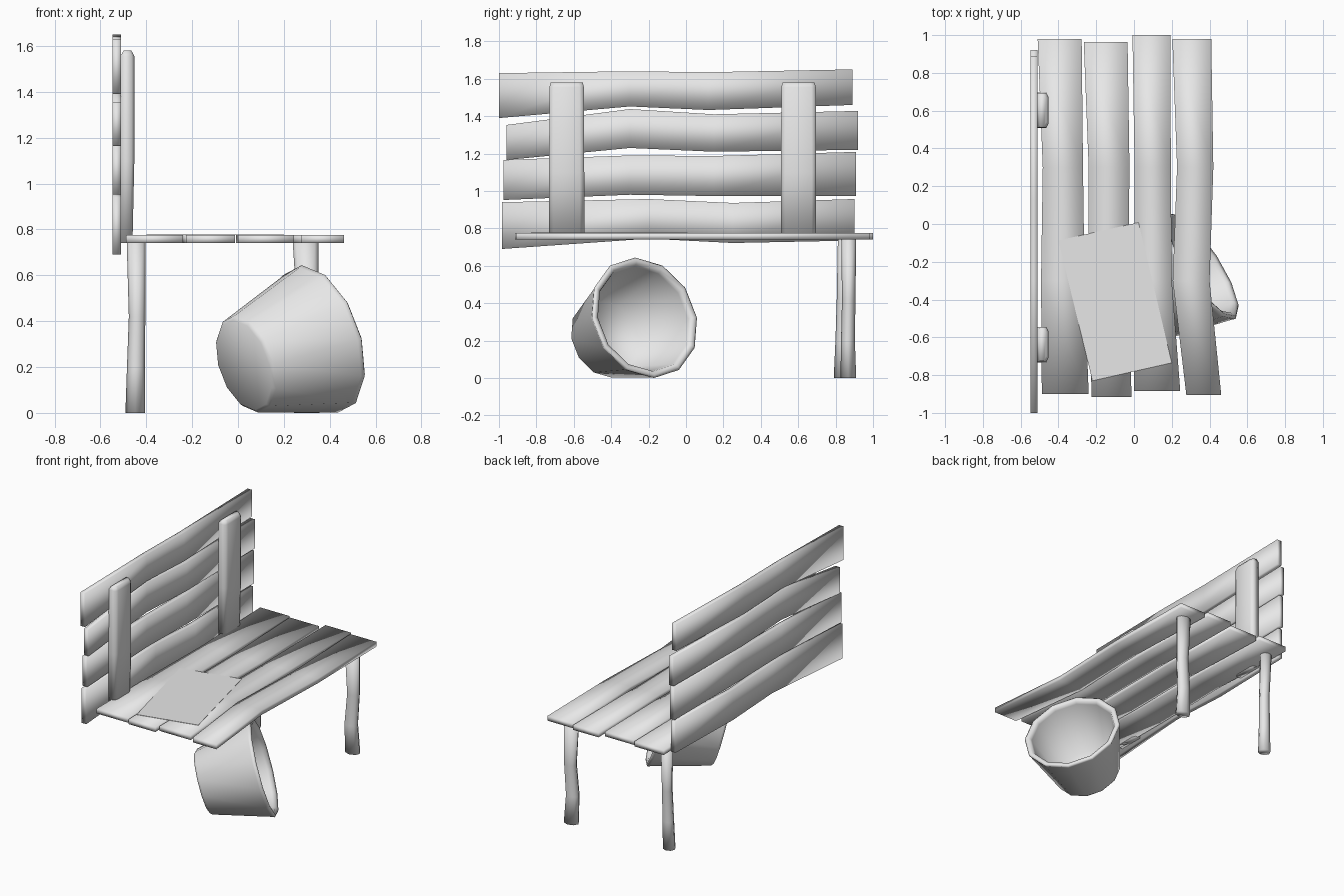
import bpy, bmesh, math
from mathutils import Vector, Matrix

if "Cube" in bpy.data.objects:
    bpy.data.objects.remove(bpy.data.objects["Cube"])

grey = bpy.data.materials.new("weathered grey")
grey.diffuse_color = (0.8, 0.8, 0.8, 1)
grey.use_nodes = True
grey.node_tree.nodes["Principled BSDF"].inputs["Base Color"].default_value = grey.diffuse_color


def loft(name, rings, cap=True, smooth=True):
    """Skin a list of equal-length point rings and close both ends."""
    bm = bmesh.new()
    vs = [[bm.verts.new(p) for p in r] for r in rings]
    n = len(vs[0])
    for a, b in zip(vs, vs[1:]):
        for i in range(n):
            j = (i + 1) % n
            bm.faces.new((a[i], a[j], b[j], b[i]))
    if cap:
        bm.faces.new(vs[0])
        bm.faces.new(vs[-1])
    bmesh.ops.recalc_face_normals(bm, faces=bm.faces)
    for f in bm.faces:
        f.smooth = smooth
    me = bpy.data.meshes.new(name)
    bm.to_mesh(me)
    bm.free()
    me.materials.append(grey)
    ob = bpy.data.objects.new(name, me)
    bpy.context.collection.objects.link(ob)
    return ob


# seat planks: (y, left x, right x) stations
seat = [
    [(-0.90, -0.488, -0.24), (-0.3, -0.492, -0.262), (0.3, -0.483, -0.27), (0.98, -0.51, -0.277)],
    [(-0.915, -0.224, -0.013), (-0.3, -0.242, -0.03), (0.3, -0.24, -0.024), (0.963, -0.266, -0.034)],
    [(-0.885, 0.0, 0.245), (-0.3, 0.0, 0.2), (0.3, 0.003, 0.195), (1.0, -0.008, 0.193)],
    [(-0.905, 0.277, 0.462), (-0.3, 0.205, 0.4), (0.3, 0.228, 0.42), (0.98, 0.203, 0.409)],
]
for k, st in enumerate(seat):
    loft(f"seat_plank_{k + 1}",
         [[(a, y, 0.74), (b, y, 0.74), (b, y, 0.775), (a, y, 0.775)] for y, a, b in st])

# backrest planks: (y, bottom z, top z) stations
back = [
    [(-0.985, 0.69, 0.94), (-0.2, 0.745, 0.957), (0.25, 0.722, 0.936), (0.90, 0.735, 0.957)],
    [(-0.975, 0.952, 1.166), (-0.3, 0.98, 1.19), (0.15, 0.973, 1.187), (0.91, 0.973, 1.209)],
    [(-0.96, 1.166, 1.353), (-0.3, 1.23, 1.438), (0.15, 1.21, 1.41), (0.92, 1.22, 1.428)],
    [(-1.0, 1.39, 1.63), (-0.3, 1.452, 1.64), (0.12, 1.433, 1.635), (0.89, 1.46, 1.65)],
]
for k, st in enumerate(back):
    loft(f"back_plank_{k + 1}",
         [[(-0.547, y, a), (-0.511, y, a), (-0.511, y, b), (-0.547, y, b)] for y, a, b in st])

# upright backrest supports with rounded front corners and top
for name, yc in (("left_support", -0.638), ("right_support", 0.602)):
    rings = []
    for z, x0, x1, w in ((0.74, -0.513, -0.46, 0.094), (1.1, -0.513, -0.452, 0.094),
                         (1.555, -0.513, -0.452, 0.092), (1.58, -0.498, -0.465, 0.086)):
        c = 0.012
        rings.append([(x0, yc - w, z), (x1 - c, yc - w, z), (x1, yc - w + 2 * c, z),
                      (x1, yc + w - 2 * c, z), (x1 - c, yc + w, z), (x0, yc + w, z)])
    loft(name, rings)

# crooked log legs: (z, x, y, radius x, radius y)
legs = {
    "back_leg": [(0, -0.448, 0.83, 0.043, 0.04), (0.2, -0.445, 0.835, 0.039, 0.036),
                 (0.42, -0.44, 0.84, 0.036, 0.034), (0.74, -0.444, 0.85, 0.041, 0.038)],
    "front_leg": [(0, 0.30, 0.868, 0.055, 0.042), (0.2, 0.29, 0.866, 0.05, 0.037),
                  (0.42, 0.305, 0.87, 0.046, 0.036), (0.74, 0.295, 0.87, 0.056, 0.04)],
}
for name, st in legs.items():
    leg = loft(name, [[(x + rx * math.cos(i * math.tau / 8), y + ry * math.sin(i * math.tau / 8), z)
                       for i in range(8)] for z, x, y, rx, ry in st])

# bucket lying on its side: (radius, distance along axis), outside then inside
profile = [(0.205, 0.0), (0.22, 0.015), (0.328, 0.395), (0.335, 0.41), (0.322, 0.42),
           (0.298, 0.412), (0.29, 0.39), (0.195, 0.04)]
bucket = loft("bucket", [[(r * math.cos(i * math.tau / 12), r * math.sin(i * math.tau / 12), h)
                          for i in range(12)] for r, h in profile])
elev, yaw = math.radians(16), math.radians(33)
axis = Vector((math.cos(elev) * math.cos(yaw), math.cos(elev) * math.sin(yaw), math.sin(elev)))
up = (Vector((0, 0, 1)) - axis * axis.z).normalized()
rot = Matrix((up, axis.cross(up), axis)).transposed().to_4x4()
bucket.data.transform(rot)
lowest = min(v.co.z for v in bucket.data.vertices)
bucket.data.transform(Matrix.Translation((0.025, -0.437, -lowest)))

# loose sheet on the seat
z = 0.778
sheet = loft("sheet", [[(-0.40, -0.087, h), (0.024, 0.008, h), (0.2, -0.735, h), (-0.22, -0.83, h)]
                       for h in (z - 0.002, z)], smooth=False)
